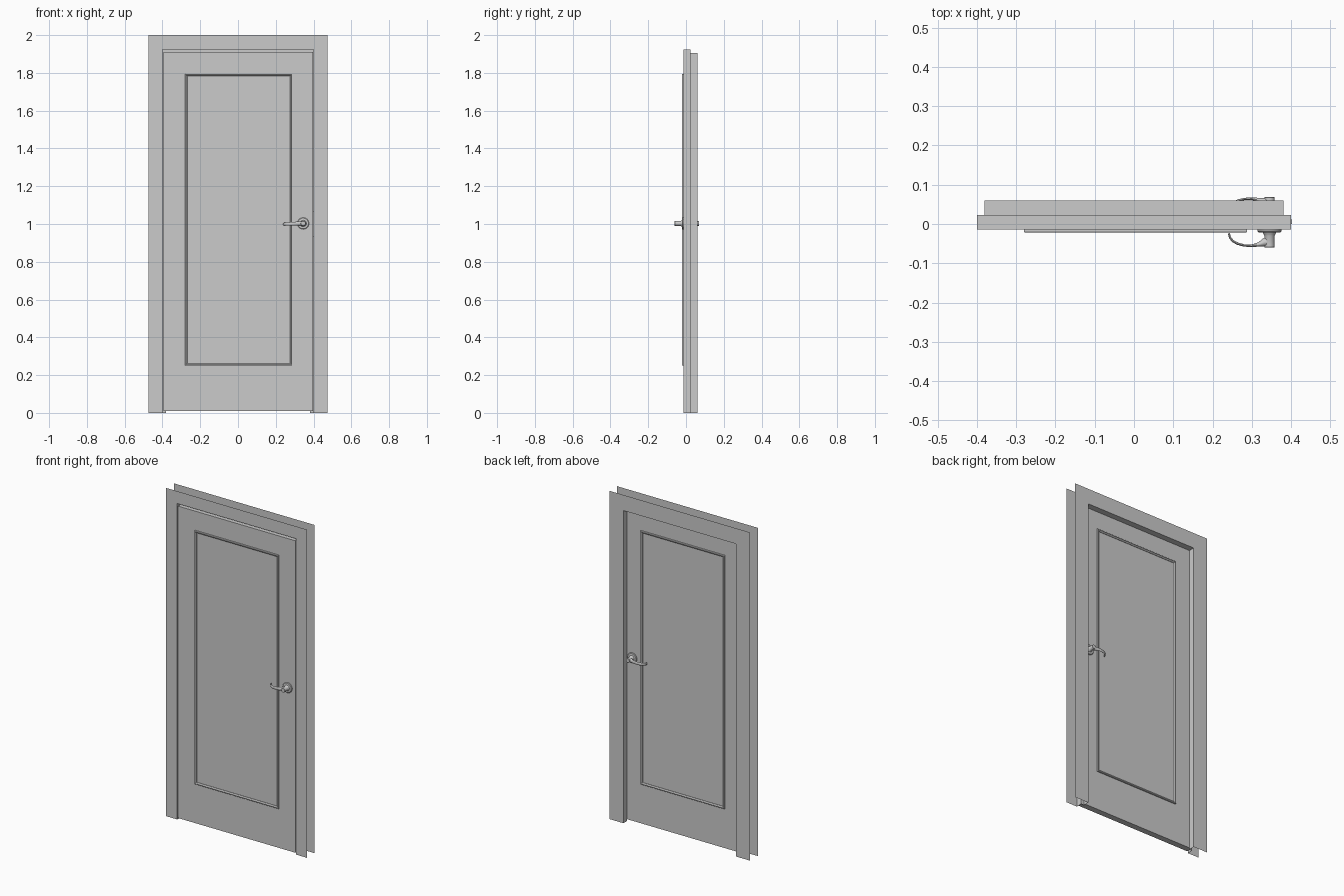
import bpy, bmesh, math
from mathutils import Vector

if "Cube" in bpy.data.objects:
    bpy.data.objects.remove(bpy.data.objects["Cube"])

Y0, Y1 = -0.014, 0.023        # front and back faces of the door leaf
YM = (Y0 + Y1) / 2
HX, HZ = 0.345, 1.003         # handle axis


def make(name, verts, faces, smooth=False):
    me = bpy.data.meshes.new(name)
    me.from_pydata(verts, [], faces)
    bm = bmesh.new()
    bm.from_mesh(me)
    bmesh.ops.recalc_face_normals(bm, faces=bm.faces)
    bm.to_mesh(me)
    bm.free()
    ob = bpy.data.objects.new(name, me)
    bpy.context.collection.objects.link(ob)
    if smooth:
        bpy.ops.object.select_all(action='DESELECT')
        bpy.context.view_layer.objects.active = ob
        ob.select_set(True)
        bpy.ops.object.shade_smooth_by_angle(angle=math.radians(35))
    return ob


def loft(name, rings, closed=True, loop=False, caps=False, smooth=False):
    """Bridge successive rings of equal point count."""
    n, m = len(rings[0]), len(rings)
    verts = [v for r in rings for v in r]
    faces = []
    for i in range(m if loop else m - 1):
        for j in range(n if closed else n - 1):
            k, i2 = (j + 1) % n, (i + 1) % m
            faces.append((i * n + j, i * n + k, i2 * n + k, i2 * n + j))
    if caps:
        faces += [tuple(range(n)), tuple(range((m - 1) * n, m * n))]
    return make(name, verts, faces, smooth)


def box(name, x0, x1, y0, y1, z0, z1):
    return loft(name, [[(x0, y, z0), (x1, y, z0), (x1, y, z1), (x0, y, z1)]
                       for y in (y0, y1)], caps=True)


def mirrored(y, side):
    return y if side < 0 else 2 * YM - y


# door frame: thin casing sheets joined by a stepped jamb
section = [(0.475, 2.0, Y0), (0.4, 1.925, Y0), (0.4, 1.925, Y1),
           (0.38, 1.905, Y1), (0.38, 1.905, 0.06), (0.475, 2.0, 0.06)]
loft("door_frame", [[(-w, y, 0), (-w, y, h), (w, y, h), (w, y, 0)]
                    for w, h, y in section], closed=False)

# door leaf and latch plate
box("door_leaf", -0.395, 0.397, Y0, Y1, 0.01, 1.911)
box("latch_plate", 0.396, 0.399, -0.005, 0.015, 0.93, 1.07)
box("latch_bolt", 0.396, 0.402, 0.0, 0.012, 0.99, 1.015)

for side, label in ((-1, "front"), (1, "back")):
    # raised panel moulding
    prof = [(0, 0), (0, 0.006), (0.002, 0.008), (0.006, 0.008), (0.012, 0.003), (0.012, 0)]
    rings = []
    for inset, up in prof:
        y = mirrored(Y0 - up, side)
        a, b, c, d = -0.28 + inset, 0.287 - inset, 0.25 + inset, 1.795 - inset
        rings.append([(a, y, c), (b, y, c), (b, y, d), (a, y, d)])
    loft("panel_moulding_" + label, rings)

    # turned rose and neck
    turned = [(0.031, 0), (0.031, 0.004), (0.028, 0.007), (0.017, 0.008), (0.015, 0.012),
              (0.013, 0.016), (0.013, 0.045), (0.012, 0.046)]
    rings = [[(HX + r * math.cos(t * math.tau / 32), mirrored(Y0 - d, side),
               HZ + r * math.sin(t * math.tau / 32)) for t in range(32)] for r, d in turned]
    loft("handle_rose_" + label, rings, caps=True, smooth=True)

    # curved lever: x, y, half thickness, half height, z drop
    path = [(0.345, -0.044, 0.013, 0.012, 0), (0.331, -0.047, 0.0105, 0.0115, 0),
            (0.318, -0.052, 0.0055, 0.0105, 0), (0.300, -0.0555, 0.0032, 0.0095, 0.001),
            (0.280, -0.0545, 0.003, 0.009, 0.002), (0.263, -0.050, 0.003, 0.0085, 0.003),
            (0.251, -0.043, 0.003, 0.008, 0.003), (0.244, -0.034, 0.0028, 0.0075, 0.004),
            (0.2415, -0.024, 0.0025, 0.007, 0.004)]
    rings = []
    for i, (x, y, th, hh, dz) in enumerate(path):
        p, q = path[max(i - 1, 0)], path[min(i + 1, len(path) - 1)]
        t = Vector((q[0] - p[0], q[1] - p[1])).normalized()
        ring = []
        for k in range(16):
            c, s = math.cos(k * math.tau / 16), math.sin(k * math.tau / 16)
            ring.append((x - t.y * th * c, mirrored(y + t.x * th * c, side), HZ - dz + hh * s))
        rings.append(ring)
    loft("handle_lever_" + label, rings, caps=True, smooth=True)
